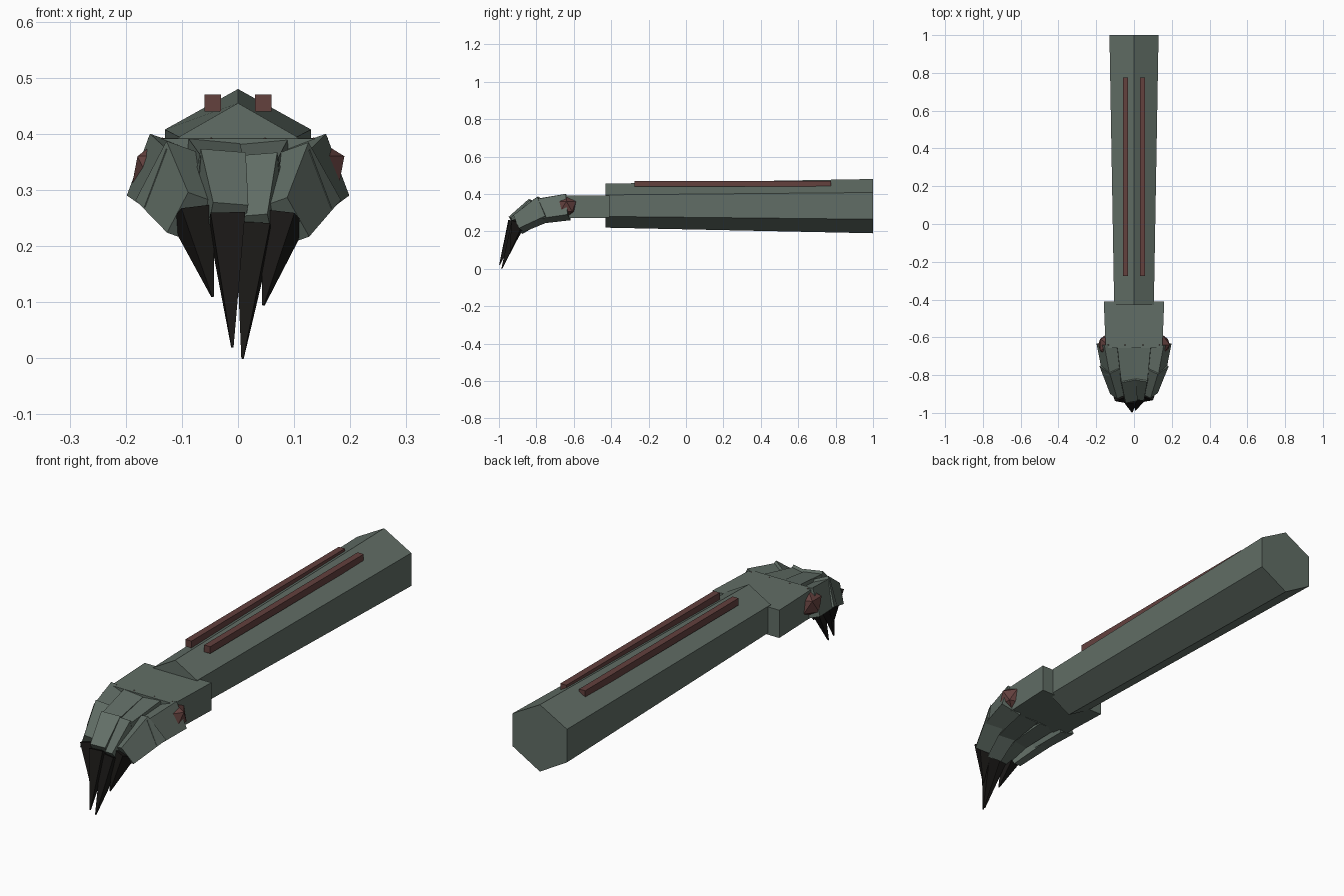
import bpy, bmesh
from mathutils import Vector

if "Cube" in bpy.data.objects:
    bpy.data.objects.remove(bpy.data.objects["Cube"])


def material(name, rgb):
    m = bpy.data.materials.new(name)
    m.diffuse_color = (*rgb, 1)
    m.use_nodes = True
    m.node_tree.nodes["Principled BSDF"].inputs["Base Color"].default_value = m.diffuse_color
    return m


HIDE = material("green_grey", (0.12, 0.155, 0.132))
RED = material("dull_red", (0.125, 0.052, 0.048))
BLACK = material("claw_black", (0.010, 0.009, 0.008))


def finish(bm, name, mat):
    bmesh.ops.recalc_face_normals(bm, faces=bm.faces)
    me = bpy.data.meshes.new(name)
    bm.to_mesh(me)
    bm.free()
    me.materials.append(mat)
    ob = bpy.data.objects.new(name, me)
    bpy.context.collection.objects.link(ob)
    return ob


def loft(name, ring_a, ring_b, mat):
    """Closed solid between two rings with equal point counts."""
    bm = bmesh.new()
    a = [bm.verts.new(p) for p in ring_a]
    b = [bm.verts.new(p) for p in ring_b]
    bm.faces.new(a)
    bm.faces.new(b)
    n = len(a)
    for i in range(n):
        j = (i + 1) % n
        bm.faces.new((a[i], a[j], b[j], b[i]))
    return finish(bm, name, mat)


def rect(c, w, h, axis, up):
    """Rectangle centred on c, perpendicular to axis."""
    side = axis.cross(up).normalized()
    top = side.cross(axis).normalized()
    return [c + side * sx * w / 2 + top * sz * h / 2
            for sx, sz in ((-1, -1), (1, -1), (1, 1), (-1, 1))]


def limb(name, a, b, size_a, size_b, up, mat):
    """Tapered four-sided bar from a to b."""
    a, b = Vector(a), Vector(b)
    axis = (b - a).normalized()
    return loft(name, rect(a, *size_a, axis, up), rect(b, *size_b, axis, up), mat)


def hexagon(y, half, top, high, low, bottom):
    return [Vector(p) for p in ((0, y, top), (half, y, high), (half, y, low),
                                (0, y, bottom), (-half, y, low), (-half, y, high))]


# Forearm: tapering hexagonal shaft
loft("forearm", hexagon(1.0, 0.13, 0.48, 0.408, 0.265, 0.19),
     hexagon(-0.43, 0.105, 0.455, 0.395, 0.28, 0.22), HIDE)

# Two red rails on the forearm
for s, side in ((-1, "left"), (1, "right")):
    limb("rail_" + side, (s * 0.045, -0.275, 0.455), (s * 0.045, 0.775, 0.455),
         (0.029, 0.03), (0.029, 0.03), Vector((0, 0, 1)), RED)

# Palm block
limb("palm", (0, -0.41, 0.333), (0, -0.655, 0.332), (0.32, 0.12), (0.30, 0.12),
     Vector((0, 0, 1)), HIDE)

# Fingers: knuckle, middle joint, last joint, claw tip, sideways roll
fingers = {
    "outer_left": ((-0.135, -0.63, .330), (-0.113, -0.78, .310), (-0.080, -0.90, .250), (-0.045, -0.945, .110), 0.36),
    "inner_left": ((-0.048, -0.64, .330), (-0.034, -0.82, .305), (-0.020, -0.92, .240), (-0.010, -0.997, .020), 0.08),
    "inner_right": ((0.048, -0.64, .328), (0.038, -0.81, .300), (0.028, -0.905, .222), (0.008, -0.985, .000), -0.08),
    "outer_right": ((0.135, -0.63, .330), (0.113, -0.78, .308), (0.080, -0.895, .242), (0.045, -0.94, .095), -0.36),
}
for name, (p0, p1, p2, tip, roll) in fingers.items():
    up = Vector((roll, 0, 1))
    p0, p1, p2, tip = map(Vector, (p0, p1, p2, tip))
    limb("finger_base_" + name, p0, p1 + (p1 - p0) * 0.08,
         (0.092, 0.118), (0.078, 0.112), up, HIDE)
    limb("finger_end_" + name, p1 - (p2 - p1) * 0.2, p2,
         (0.082, 0.125), (0.064, 0.085), up, HIDE)
    # Claw: long four-sided spike
    up_claw = Vector((roll, -1, 0.3))
    start = p2 + (p2 - tip).normalized() * 0.01
    limb("claw_" + name, start, tip, (0.062, 0.066), (0.004, 0.004), up_claw, BLACK)
    # Faceted red knuckle
    bm = bmesh.new()
    bmesh.ops.create_icosphere(bm, subdivisions=1, radius=0.061)
    k = finish(bm, "knuckle_" + name, RED)
    k.location = (p0.x * 1.0, -0.64, 0.333)
